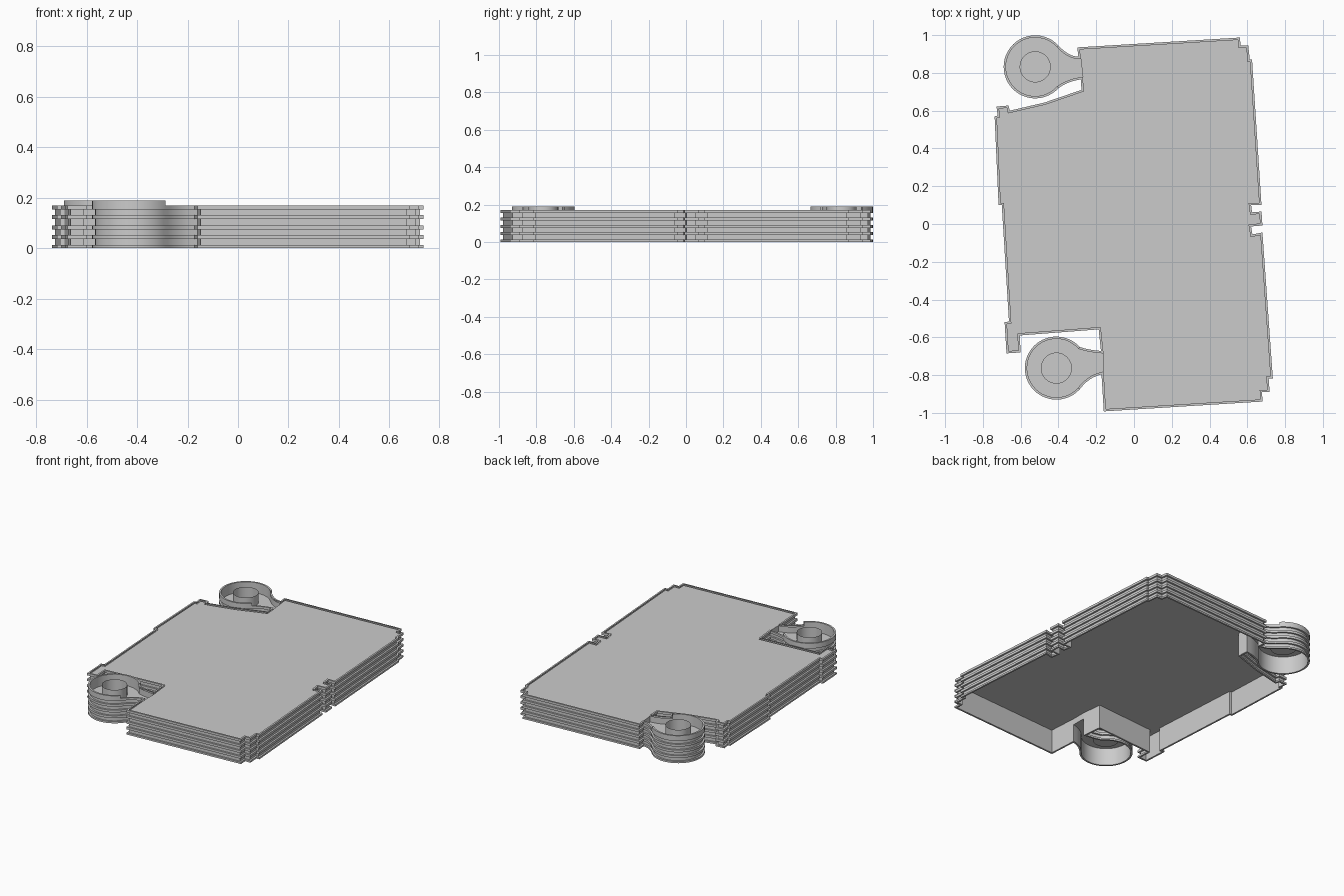
import bpy, bmesh, math
from mathutils import Vector as V

if "Cube" in bpy.data.objects:
    bpy.data.objects.remove(bpy.data.objects["Cube"])

LIP, PLATE_Z, FLOOR_Z, RIM_Z = 0.012, 0.162, 0.12, 0.19
R = 0.167
LOWER_C, UPPER_C = V((-0.411, -0.763)), V((-0.523, 0.832))


def bezier(a, b, c, n=6):
    return [a * (1 - t) ** 2 + b * 2 * t * (1 - t) + c * t * t
            for t in (i / n for i in range(n + 1))]


def lobe(c, start, s1, s2, end):
    """Clockwise lug outline: neck fillet, arc, neck fillet."""
    arc = [c + V((math.cos(a), math.sin(a))) * R
           for a in (math.radians(-42 - 276 * i / 36) for i in range(37))]
    return (bezier(V(start), V(s1), arc[0])[:-1] + arc
            + bezier(arc[-1], V(s2), V(end))[1:])


def inset(pts, d):
    """Mitred inward offset of a clockwise outline."""
    out = []
    for i, p in enumerate(pts):
        e1 = (p - pts[i - 1]).normalized()
        e2 = (pts[(i + 1) % len(pts)] - p).normalized()
        n1, n2 = V((e1.y, -e1.x)), V((e2.y, -e2.x))
        out.append(p + (n1 + n2) * (d / max(0.3, 1 + n1.dot(n2))))
    return out


def finish(name, bm):
    me = bpy.data.meshes.new(name)
    bm.to_mesh(me)
    bm.free()
    ob = bpy.data.objects.new(name, me)
    bpy.context.collection.objects.link(ob)
    return ob


def strip(bm, rings, closed=True):
    """Skin quads between successive rings of (points, z)."""
    rows = [[bm.verts.new((p.x, p.y, z)) for p in pts] for pts, z in rings]
    n = len(rows[0])
    for a, b in zip(rows, rows[1:]):
        for i in range(n if closed else n - 1):
            j = (i + 1) % n
            bm.faces.new((a[i], b[i], b[j], a[j]))


def sheet(name, loops, z):
    """Flat filled sheet; extra loops become holes."""
    bm = bmesh.new()
    edges = []
    for pts in loops:
        vs = [bm.verts.new((p.x, p.y, z)) for p in pts]
        edges += [bm.edges.new((vs[i - 1], vs[i])) for i in range(len(vs))]
    bmesh.ops.triangle_fill(bm, edges=edges, use_beauty=True, normal=(0, 0, 1))
    for f in bm.faces:
        f.normal_update()
        if f.normal.z < 0:
            f.normal_flip()
    return finish(name, bm)


def circle(c, r, n=32):
    return [c + V((math.cos(-math.tau * i / n), math.sin(-math.tau * i / n))) * r
            for i in range(n)]


# Outline, clockwise from the upper neck
right = [(-.30, .935), (.56, .987), (.565, .945), (.605, .945), (.613, .87),
         (.625, .87), (.675, .10), (.62, .10), (.625, .062), (.675, .066),
         (.68, -.008), (.62, -.013), (.627, -.055), (.68, -.045), (.735, -.817),
         (.713, -.817), (.718, -.89), (.678, -.89), (.68, -.94), (-.16, -.992)]
left = [(-.187, -.558), (-.605, -.59), (-.60, -.68), (-.675, -.685),
        (-.685, -.52), (-.662, -.516), (-.70, .10), (-.717, .10), (-.738, .57),
        (-.722, .574), (-.728, .622), (-.664, .627), (-.658, .60),
        (-.474, .643), (-.278, .71)]
lower = lobe(LOWER_C, (-.172, -.796), (-.24, -.812), (-.235, -.668), (-.175, -.672))
upper = lobe(UPPER_C, (-.282, .765), (-.345, .757), (-.345, .886), (-.295, .886))
outer = [V(p) for p in right] + lower + [V(p) for p in left] + upper
inner = inset(outer, LIP)
n = len(lower)
lo0 = len(right)
up0 = lo0 + n + len(left)

# Skirt wall, open underneath
bm = bmesh.new()
strip(bm, [(inner, 0), (inner, PLATE_Z)])
finish("skirt_wall", bm)

# Five horizontal ribs around the wall
bm = bmesh.new()
for z0, z1 in ((0, .012), (.036, .052), (.075, .091), (.115, .131), (.154, .170)):
    strip(bm, [(inner, z0), (outer, z0), (outer, z1), (inner, z1)])
finish("ribs", bm)

# Top plate, cut straight across both necks
plate = (inner[:lo0 + 1] + inner[lo0 + n - 1:up0 + 1] + inner[up0 + n - 1:])
sheet("top_plate", [plate], PLATE_Z)

# Corner lugs: sunken floor, neck step, raised rim and socket
for name, c, k in (("lower", LOWER_C, lo0), ("upper", UPPER_C, up0)):
    ins, out = inner[k:k + n], outer[k:k + n]
    sheet(name + "_lug_floor", [ins, circle(c, .08)], FLOOR_Z)
    bm = bmesh.new()
    strip(bm, [([ins[0], ins[-1]], FLOOR_Z), ([ins[0], ins[-1]], PLATE_Z)], False)
    finish(name + "_neck_step", bm)
    bm = bmesh.new()
    a, b = 6, n - 6
    strip(bm, [(ins[a:b], PLATE_Z), (out[a:b], PLATE_Z), (out[a:b], RIM_Z),
               (ins[a:b], RIM_Z), (ins[a:b], PLATE_Z)], False)
    finish(name + "_lug_rim", bm)
    bm = bmesh.new()
    strip(bm, [(circle(c, .08), .09), (circle(c, .08), RIM_Z)])
    finish(name + "_socket_tube", bm)
    bm = bmesh.new()
    bm.faces.new([bm.verts.new((p.x, p.y, .09)) for p in circle(c, .08)])
    finish(name + "_socket_base", bm)

for ob in list(bpy.context.collection.objects):
    bpy.context.view_layer.objects.active = ob
    bpy.ops.object.select_all(action='DESELECT')
    ob.select_set(True)
    bpy.ops.object.shade_smooth_by_angle(angle=math.radians(30))
